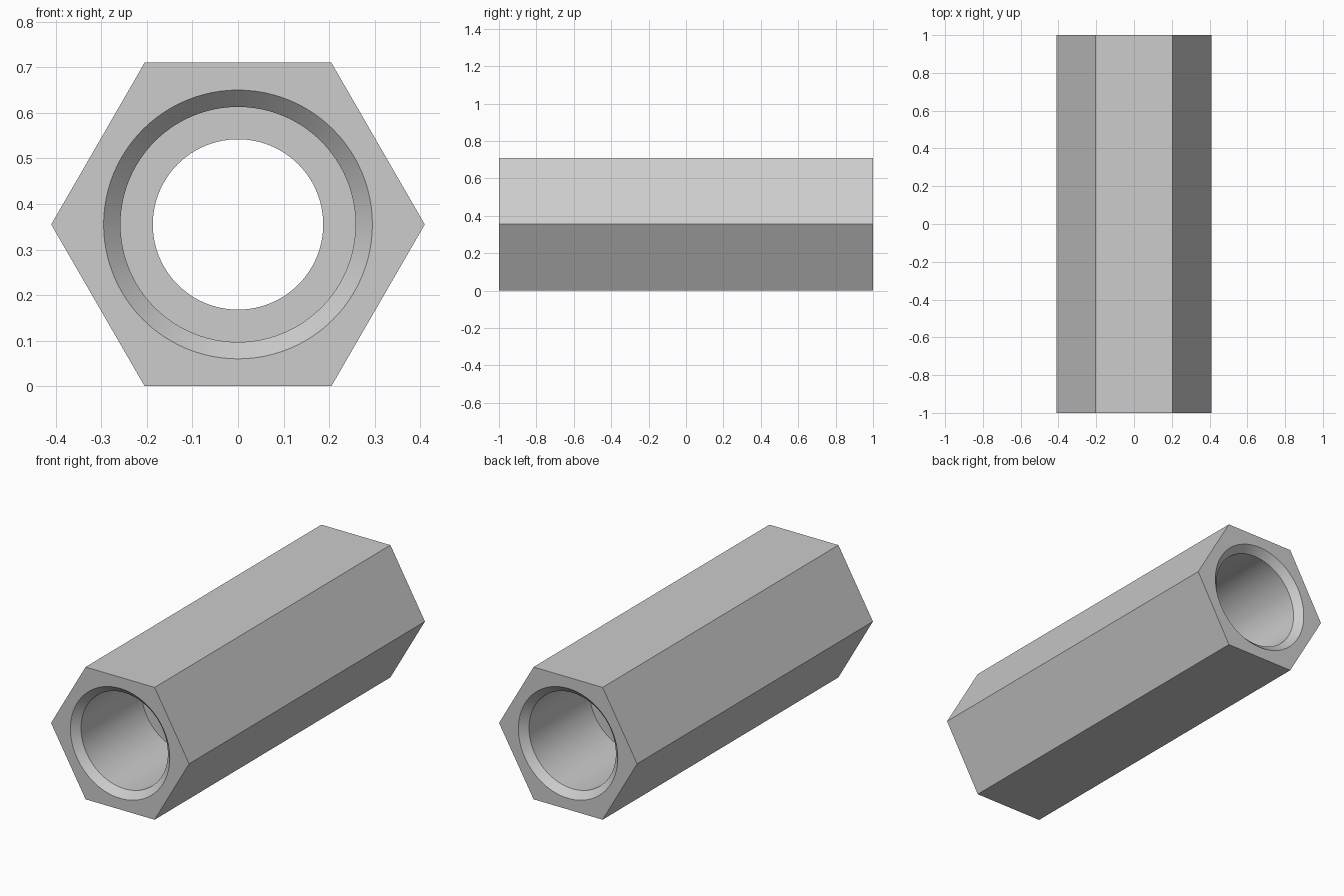
import bpy
import bmesh
from math import cos, sin, pi, radians

cube = bpy.data.objects.get("Cube")
if cube:
    bpy.data.objects.remove(cube, do_unlink=True)

# Main sizes
HALF = 1.0
APOTHEM = 0.355
MOUTH, BORE, NECK = 0.295, 0.258, 0.187
CHAMFER = MOUTH - BORE
DEPTH = 0.55
SEGMENTS = 96

steel = bpy.data.materials.new("grey_steel")
steel.use_nodes = True
grey = (0.604, 0.604, 0.604, 1.0)
steel.diffuse_color = grey
steel.node_tree.nodes["Principled BSDF"].inputs["Base Color"].default_value = grey


def hex_radius(t):
    """Distance from the axis to a hexagon with a corner at angle zero."""
    return APOTHEM / cos(t % (pi / 3) - pi / 6)


def ring(bm, y, radius=None):
    """Ring of points around the y axis; hexagonal when no radius is given."""
    verts = []
    for i in range(SEGMENTS):
        t = 2 * pi * i / SEGMENTS
        r = radius or hex_radius(t)
        verts.append(bm.verts.new((r * cos(t), y, APOTHEM + r * sin(t))))
    return verts


# Section of one end: outer hexagon, chamfered mouth, deep bore, narrow neck
end = [(HALF, None), (HALF, MOUTH), (HALF - CHAMFER, BORE),
       (HALF - DEPTH, BORE), (HALF - DEPTH, NECK)]
section = [(-y, r) for y, r in end] + end[::-1]

# Closed skin through both ends and back along the outside
bm = bmesh.new()
rings = [ring(bm, y, r) for y, r in section]
for a, b in zip(rings, rings[1:] + rings[:1]):
    for i in range(SEGMENTS):
        j = (i + 1) % SEGMENTS
        bm.faces.new((a[i], a[j], b[j], b[i]))
bmesh.ops.recalc_face_normals(bm, faces=bm.faces)

mesh = bpy.data.meshes.new("hex_sleeve")
bm.to_mesh(mesh)
bm.free()
mesh.materials.append(steel)
sleeve = bpy.data.objects.new("hex_sleeve", mesh)
bpy.context.collection.objects.link(sleeve)

# Smooth bore with crisp edges
bpy.ops.object.select_all(action='DESELECT')
sleeve.select_set(True)
bpy.context.view_layer.objects.active = sleeve
bpy.ops.object.shade_smooth_by_angle(angle=radians(30))
